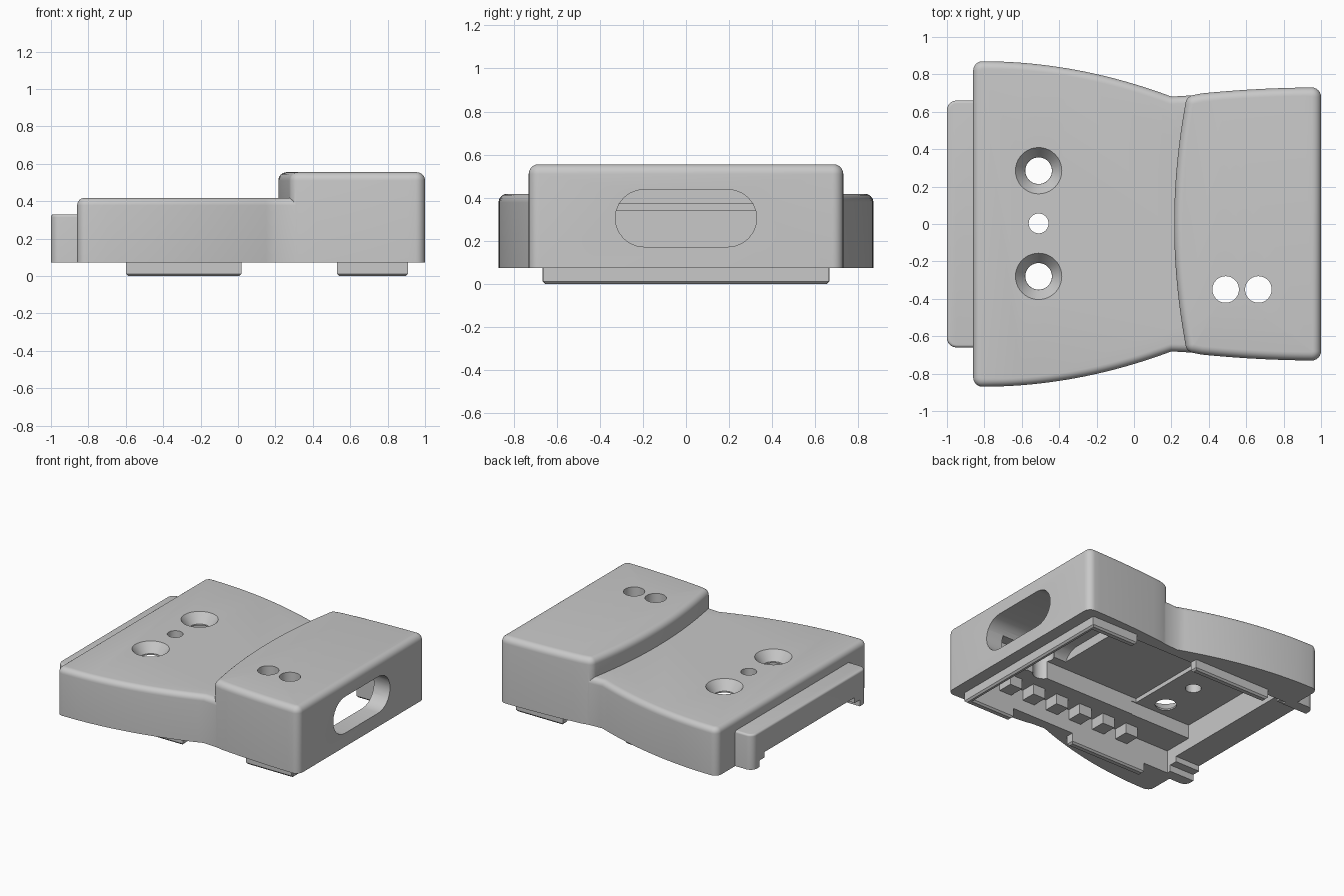
import bpy, bmesh, math
from mathutils import Matrix, Vector

old = bpy.data.objects.get("Cube")
if old:
    bpy.data.objects.remove(old, do_unlink=True)

grey = bpy.data.materials.new("plain grey")
grey.use_nodes = True
color = (0.58, 0.58, 0.58, 1)
grey.diffuse_color = color
grey.node_tree.nodes["Principled BSDF"].inputs["Base Color"].default_value = color


def finish(name, bm):
    bmesh.ops.recalc_face_normals(bm, faces=bm.faces)
    mesh = bpy.data.meshes.new(name)
    bm.to_mesh(mesh)
    bm.free()
    mesh.materials.append(grey)
    ob = bpy.data.objects.new(name, mesh)
    bpy.context.collection.objects.link(ob)
    return ob


def inset(pts, d):
    """Shift a clockwise outline inwards by d with mitred corners."""
    result = []
    for i, p in enumerate(pts):
        p, before, after = Vector(p), Vector(pts[i - 1]), Vector(pts[(i + 1) % len(pts)])
        a, b = (p - before).normalized(), (after - p).normalized()
        n1, n2 = Vector((a.y, -a.x)), Vector((b.y, -b.x))
        result.append(p + (n1 + n2) * d / (1 + n1.dot(n2)))
    return result


def prism(name, pts, z0, z1, round_top=0):
    """Stack rings of a plan outline, optionally rounding the top rim."""
    levels = [(0, z0), (0, z1)]
    if round_top:
        turns = [math.pi / 2 * i / 6 for i in range(7)]
        levels[1:] = [(round_top * (1 - math.cos(t)), z1 - round_top * (1 - math.sin(t)))
                      for t in turns]
    bm = bmesh.new()
    rings = [[bm.verts.new((x, y, z)) for x, y in (inset(pts, d) if d else pts)]
             for d, z in levels]
    bm.faces.new(rings[0])
    bm.faces.new(rings[-1])
    for low_ring, high_ring in zip(rings, rings[1:]):
        for i in range(len(pts)):
            bm.faces.new((low_ring[i - 1], low_ring[i], high_ring[i], high_ring[i - 1]))
    return finish(name, bm)


def box(name, x0, x1, y0, y1, z0, z1, chamfer=0):
    ob = prism(name, [(x0, y0), (x0, y1), (x1, y1), (x1, y0)], z0, z1)
    if chamfer:
        bm = bmesh.new()
        bm.from_mesh(ob.data)
        rim = [e for e in bm.edges if all(v.co.z < z0 + 0.001 for v in e.verts)]
        bmesh.ops.bevel(bm, geom=rim, offset=chamfer, segments=1, affect="EDGES")
        bm.to_mesh(ob.data)
        bm.free()
    return ob


def cone(name, x, y, z0, z1, r0, r1):
    bm = bmesh.new()
    bmesh.ops.create_cone(bm, cap_ends=True, segments=40, radius1=r0, radius2=r1,
                          depth=z1 - z0, matrix=Matrix.Translation((x, y, (z0 + z1) / 2)))
    return finish(name, bm)


def combine(target, other, operation):
    mod = target.modifiers.new("bool", "BOOLEAN")
    mod.operation, mod.solver, mod.object = operation, "EXACT", other
    bpy.context.view_layer.objects.active = target
    bpy.ops.object.modifier_apply(modifier=mod.name)
    bpy.data.objects.remove(other, do_unlink=True)


def corner(cx, cy, r, a0, a1):
    angles = [math.radians(a0 + (a1 - a0) * i / 6) for i in range(7)]
    return [(cx + r * math.cos(a), cy + r * math.sin(a)) for a in angles]


def mirrored(half):
    """Close an outline given its +y half."""
    return half + [(x, -y) for x, y in reversed(half)]


# low body: wide at the end, narrowing along an arc to the waist
BASE = 0.073
low = corner(-0.81, 0.82, 0.05, 180, 90)
low += [(x, 0.87 - (x + 0.81) ** 2 / 5.4) for x in [-0.7 + 0.9 * i / 18 for i in range(19)]]
low += [(0.3, 0.687), (0.5, 0.7)]
shell = prism("shell", mirrored(low), BASE, 0.418, 0.04)

# raised block with a bowed step wall
high = [(0.215 + 0.06 * (y / 0.64) ** 2, y) for y in [0.04 + 0.56 * i / 10 for i in range(11)]]
high += corner(0.325, 0.64, 0.05, 172, 97)
high += [(x, 0.73 - (1 - x) ** 2 / 12.8) for x in [0.36 + 0.55 * i / 10 for i in range(11)]]
high += corner(0.95, 0.68, 0.05, 90, 0)
combine(shell, prism("block", mirrored(high), BASE, 0.555, 0.045), "UNION")

# end tongue with softly rounded tips
tongue = corner(-0.95, 0.61, 0.05, 180, 90) + [(-0.82, 0.66)]
combine(shell, prism("tongue", mirrored(tongue), BASE, 0.33, 0.015), "UNION")

# hollow underside: each pocket is x range, y range, ceiling height
pockets = [
    (-0.8, 0.87, -0.61, 0.61, 0.24),
    (-0.8, -0.3, -0.39, 0.6, 0.34),
    (-0.34, 0.87, -0.385, 0.605, 0.37),
    (-1.1, -0.75, -0.58, 0.58, 0.12),
    (-1.1, -0.75, -0.52, 0.52, 0.16),
]
for x0, x1, y0, y1, top in pockets:
    combine(shell, box("pocket", x0, x1, y0, y1, -0.1, top), "DIFFERENCE")

# long rounded slot tunnelling in through the end wall
slot = corner(0.195, 0, 0.133, 90, 0) + corner(0.195, 0, 0.133, 0, -90)[1:]
slot += [(-x, y) for x, y in reversed(slot)]
cutter = prism("slot", slot, 0.33, 1.1)
cutter.data.transform(Matrix(((0, 0, 1, 0), (1, 0, 0, 0), (0, 1, 0, 0.305), (0, 0, 0, 1))))
combine(shell, cutter, "DIFFERENCE")

# paired holes through the block
for x in (0.49, 0.665):
    combine(shell, cone("drill", x, -0.35, -0.1, 0.7, 0.071, 0.071), "DIFFERENCE")

# countersunk screw holes and the small centre hole
for y in (-0.28, 0.285):
    combine(shell, cone("drill", -0.51, y, 0.1, 0.6, 0.071, 0.071), "DIFFERENCE")
    combine(shell, cone("sink", -0.51, y, 0.35, 0.43, 0.072, 0.133), "DIFFERENCE")
combine(shell, cone("drill", -0.51, 0.003, 0.1, 0.6, 0.053, 0.053), "DIFFERENCE")

# locating rails below the rim
for side, s in (("front", -1), ("back", 1)):
    for label, x0, x1 in (("long", -0.6, 0.02), ("short", 0.53, 0.9)):
        y0, y1 = sorted((s * 0.61, s * 0.665))
        box(f"{label}_rail_{side}", x0, x1, y0, y1, 0, BASE + 0.005, 0.012)
box("end_rail", 0.87, 0.91, -0.664, 0.664, 0, BASE + 0.005, 0.012)

# row of grip teeth along the front wall
for i in range(6):
    x = 0.6 - i * 0.2
    box(f"tooth_{i + 1}", x - 0.05, x + 0.05, -0.612, -0.5, 0.165, 0.245)

# smooth the curved walls and keep the edges crisp
bpy.ops.object.select_all(action="DESELECT")
shell.select_set(True)
bpy.context.view_layer.objects.active = shell
bpy.ops.object.shade_smooth_by_angle(angle=math.radians(30))
